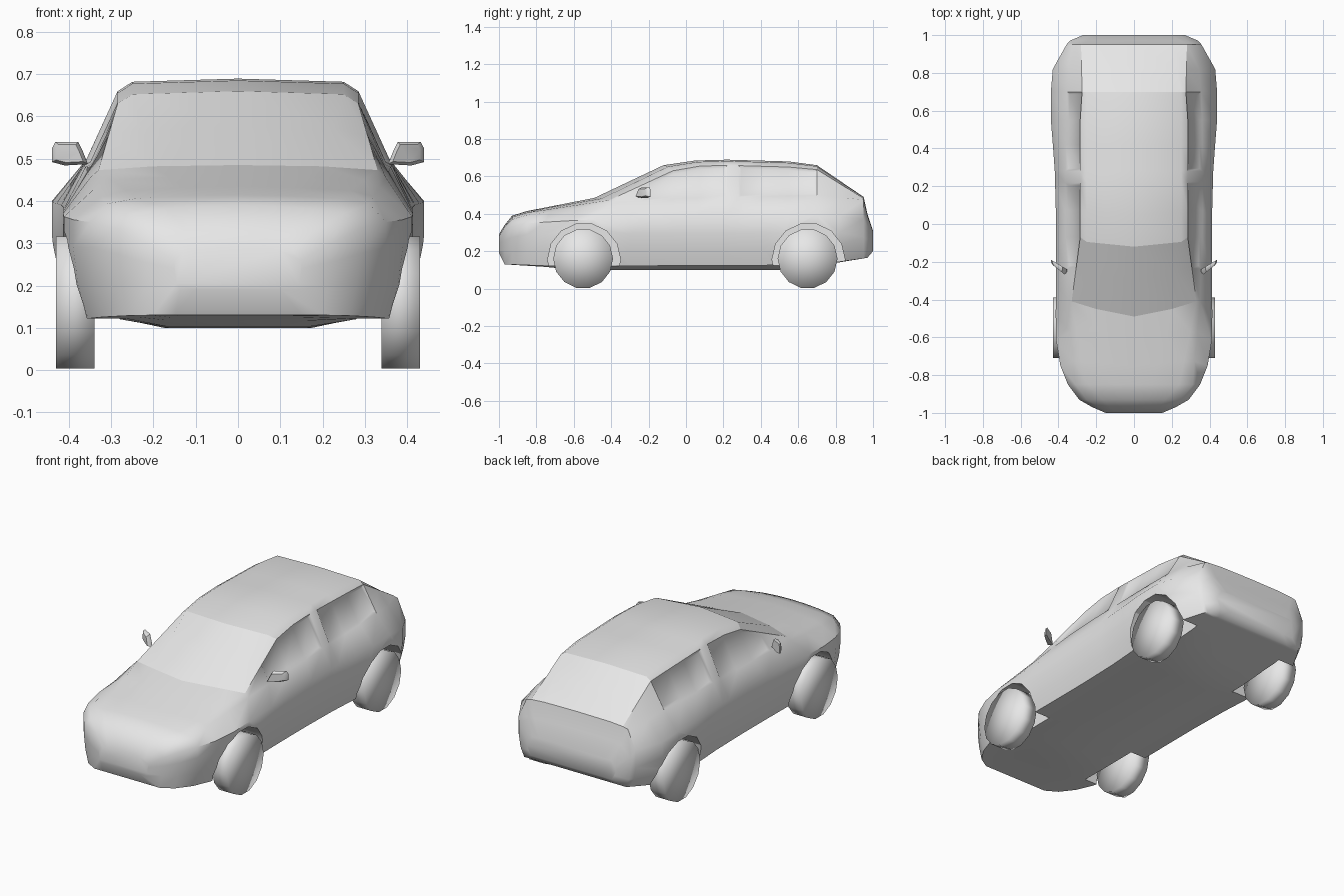
import bpy
import bmesh
import math

if "Cube" in bpy.data.objects:
    bpy.data.objects.remove(bpy.data.objects["Cube"], do_unlink=True)

paint = bpy.data.materials.new("plain grey")
paint.use_nodes = True
GREY = (0.8, 0.8, 0.8, 1)
paint.diffuse_color = GREY
paint.node_tree.nodes["Principled BSDF"].inputs["Base Color"].default_value = GREY


def curve(*keys):
    """Piecewise linear function through (y, value) keys."""
    def value(y):
        if y <= keys[0][0]:
            return keys[0][1]
        for (a, va), (b, vb) in zip(keys, keys[1:]):
            if y <= b:
                return va + (vb - va) * (y - a) / (b - a)
        return keys[-1][1]
    return value


def add_object(name, bm):
    mesh = bpy.data.meshes.new(name)
    bm.to_mesh(mesh)
    bm.free()
    mesh.materials.append(paint)
    obj = bpy.data.objects.new(name, mesh)
    bpy.context.collection.objects.link(obj)
    return obj


def activate(obj):
    bpy.ops.object.select_all(action="DESELECT")
    obj.select_set(True)
    bpy.context.view_layer.objects.active = obj


def cylinder(name, radius, sides, x, y, z, depth):
    bpy.ops.mesh.primitive_cylinder_add(
        vertices=sides, radius=radius, depth=depth, end_fill_type="TRIFAN",
        location=(x, y, z), rotation=(0, math.pi / 2, 0))
    obj = bpy.context.object
    obj.name = name
    obj.data.materials.append(paint)
    return obj


# Body shape curves along the length
width = curve((-1, .15), (-.97, .22), (-.93, .29), (-.85, .35), (-.75, .39), (-.6, .415),
              (0, .412), (.3, .42), (.55, .44), (.7, .44), (.82, .43), (.9, .4), (.97, .34), (1, .27))
top = curve((-1, .29), (-.97, .34), (-.93, .39), (-.9, .405), (-.49, .485), (-.12, .66), (.05, .685),
            (.2, .69), (.55, .68), (.7, .66), (.95, .49), (.97, .4), (1, .31))
belt_x = curve((-1, .13), (-.93, .25), (-.85, .31), (-.49, .35), (0, .365), (.6, .36),
               (.8, .35), (.95, .31), (1, .24))
belt_z = curve((-1, .28), (-.97, .33), (-.93, .37), (-.9, .385), (-.49, .455), (-.12, .48),
               (.7, .5), (.95, .475), (.97, .39), (1, .305))
rail_x = curve((-1, .1), (-.85, .24), (-.49, .33), (-.12, .285), (.55, .285), (.7, .275), (.95, .28), (1, .2))
rail_drop = curve((-.93, .008), (-.49, .012), (-.12, .03), (.6, .03), (.95, .008), (1, .003))
roof_x = curve((-1, .06), (-.49, .2), (-.12, .25), (.7, .25), (.95, .2), (1, .1))
shoulder = curve((-1, .26), (-.97, .3), (-.93, .335), (-.85, .35), (-.5, .37), (.2, .39),
                 (.7, .4), (.95, .37), (1, .28))
waist = curve((-1, .24), (-.9, .29), (.9, .3), (1, .25))
skirt = curve((-1, .205), (-.97, .2), (.97, .21), (1, .225))
sill = curve((-1, .19), (-.97, .13), (-.7, .12), (.5, .125), (.85, .145), (.97, .165), (1, .2))
floor = curve((-1, .19), (-.97, .13), (-.73, .115), (-.6, .1), (.55, .1), (.85, .145), (.97, .165), (1, .2))
bow = curve((-.85, 0), (-.49, .08), (-.12, .05), (.2, 0))


def section(y):
    """Closed cross-section of the body, from the floor centre round to it."""
    w, t, d, b = width(y), top(y), rail_drop(y), bow(y)
    half = [(w * .4, y, floor(y)), (w * .68, y, sill(y)), (w * .91, y, sill(y)),
            (w * .97, y, skirt(y)), (w, y, waist(y)), (w, y, shoulder(y)),
            (belt_x(y), y + b, belt_z(y)), (rail_x(y), y + b, t - d),
            (roof_x(y), y + b * .5, t - d * .25)]
    mirrored = [(-px, py, pz) for px, py, pz in reversed(half)]
    return [(0, y, floor(y))] + half + [(0, y, t)] + mirrored


# Body lofted through the sections
STATIONS = [-1, -.97, -.93, -.85, -.75, -.62, -.49, -.3, -.12, .05, .22, .28,
            .42, .55, .7, .82, .95, .97, 1]
bm = bmesh.new()
rings = [[bm.verts.new(p) for p in section(y)] for y in STATIONS]
count = len(rings[0])
grid = {}
for i in range(len(rings) - 1):
    for j in range(count):
        k = (j + 1) % count
        grid[i, j] = bm.faces.new((rings[i][j], rings[i][k], rings[i + 1][k], rings[i + 1][j]))
bm.faces.new(rings[0])
bm.faces.new(rings[-1])
bmesh.ops.recalc_face_normals(bm, faces=bm.faces[:])


def band(start, end, columns):
    first, last = STATIONS.index(start), STATIONS.index(end)
    return [grid[i, j] for i in range(first, last) for j in columns]


# Crisp borders round the windscreen and rear window
for glass in (band(-.49, -.12, range(8, 12)), band(.7, .95, range(8, 12))):
    for face in glass:
        for edge in face.edges:
            if sum(f in glass for f in edge.link_faces) == 1:
                edge.smooth = False

# Sunken side windows
for column in (7, 12):
    for start, end in ((-.3, .22), (.28, .7)):
        bmesh.ops.inset_region(bm, faces=band(start, end, [column]),
                               thickness=.014, depth=-.01, use_even_offset=True)
body = add_object("body", bm)

# Wheel arches cut out of the body
AXLES = {"front": -.55, "rear": .65}
SIDES = {"left": 1, "right": -1}
for y in AXLES.values():
    for side in SIDES.values():
        cutter = cylinder("arch_cutter", .195, 14, side * .44, y + .005, .155, .32)
        cutter.hide_render = True
        activate(body)
        cut = body.modifiers.new("arch", "BOOLEAN")
        cut.operation = "DIFFERENCE"
        cut.solver = "EXACT"
        cut.object = cutter
        bpy.ops.object.modifier_apply(modifier=cut.name)
        bpy.data.objects.remove(cutter, do_unlink=True)
activate(body)
bpy.ops.object.shade_smooth_by_angle(angle=math.radians(42))

# Wheels
for axle, y in AXLES.items():
    for label, side in SIDES.items():
        cylinder(f"{axle}_{label}_wheel", .16, 14, side * .385, y, .16, .09)
        bpy.ops.object.shade_smooth()

# Door mirrors: slanted plates with a bevelled outline
OUTLINE = [(.355, .487), (.41, .484), (.44, .492), (.44, .525), (.432, .54), (.378, .54), (.366, .515)]
for label, side in SIDES.items():
    bm = bmesh.new()
    loops = []
    for offset, shrink in ((-.016, .75), (0, 1), (.012, 1)):
        loops.append([bm.verts.new((side * (.4 + (x - .4) * shrink),
                                    -.225 + (x - .4) * .6 + offset,
                                    .512 + (z - .512) * shrink)) for x, z in OUTLINE])
    for a, b in zip(loops, loops[1:]):
        for j in range(len(OUTLINE)):
            k = (j + 1) % len(OUTLINE)
            bm.faces.new((a[j], a[k], b[k], b[j]))
    bm.faces.new(loops[0])
    bm.faces.new(loops[-1])
    bmesh.ops.recalc_face_normals(bm, faces=bm.faces[:])
    mirror = add_object(f"{label}_door_mirror", bm)
    activate(mirror)
    bpy.ops.object.shade_smooth_by_angle(angle=math.radians(42))
